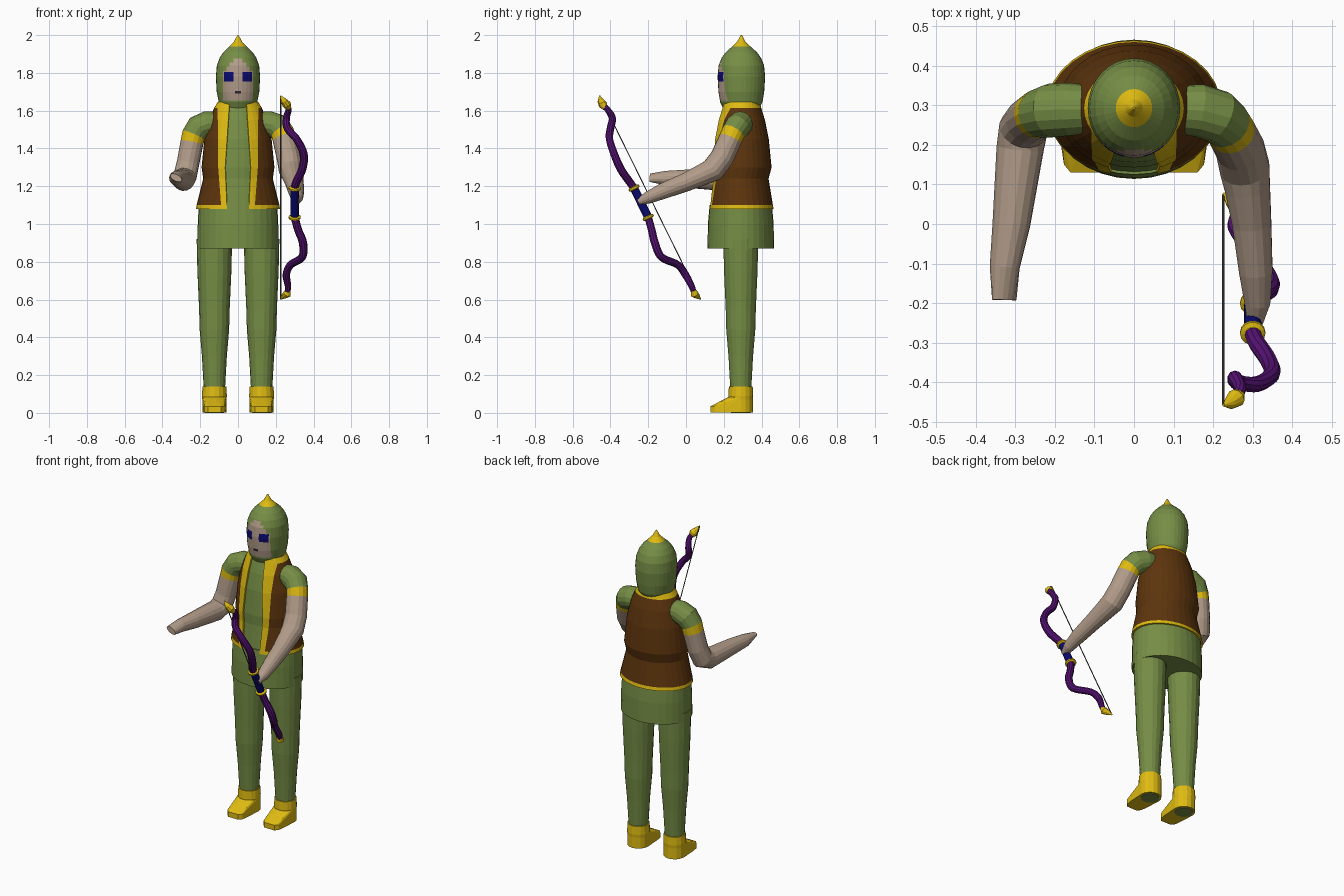
import bpy, bmesh, math
from mathutils import Vector

if "Cube" in bpy.data.objects:
    bpy.data.objects.remove(bpy.data.objects["Cube"])


def mat(name, rgb):
    m = bpy.data.materials.new(name)
    m.diffuse_color = (*rgb, 1)
    m.use_nodes = True
    m.node_tree.nodes["Principled BSDF"].inputs["Base Color"].default_value = m.diffuse_color
    return m


GREEN = mat("olive green", (0.18, 0.27, 0.06))
BROWN = mat("brown leather", (0.11, 0.035, 0.004))
GOLD = mat("gold yellow", (0.74, 0.50, 0.006))
SKIN = mat("skin", (0.44, 0.33, 0.25))
PURPLE = mat("purple", (0.09, 0.006, 0.17))
NAVY = mat("navy blue", (0.003, 0.003, 0.16))
DARK = mat("dark mouth", (0.03, 0.02, 0.03))
GREY = mat("string grey", (0.09, 0.09, 0.09))


def finish(bm, name, mats):
    bmesh.ops.recalc_face_normals(bm, faces=bm.faces)
    me = bpy.data.meshes.new(name)
    bm.to_mesh(me)
    bm.free()
    for m in mats:
        me.materials.append(m)
    ob = bpy.data.objects.new(name, me)
    bpy.context.collection.objects.link(ob)
    return ob


def tube(name, rings, mats, n=16, seg=None, upright=False, cuts=(), rule=None, caps=True):
    """Loft of elliptical rings (x, y, z, r[, r2]); seg gives a material per span,
    rule one per face centre (None removes the face), cuts are planes to split along."""
    bm = bmesh.new()
    P = [Vector(r[:3]) for r in rings]
    u, loops = None, []
    for i, r in enumerate(rings):
        t = (P[min(i + 1, len(P) - 1)] - P[max(i - 1, 0)]).normalized()
        if upright:
            t = Vector((0, 0, 1))
        if u is None:
            u = Vector((1, 0, 0)) if abs(t.x) < 0.8 else Vector((0, 1, 0))
        u = (u - t * u.dot(t)).normalized()
        v = t.cross(u)
        a, b = r[3], r[-1]
        loops.append([bm.verts.new(P[i] + u * a * math.cos(k * math.tau / n)
                                   + v * b * math.sin(k * math.tau / n)) for k in range(n)])
    for i in range(len(loops) - 1):
        for k in range(n):
            q = (k + 1) % n
            f = bm.faces.new((loops[i][k], loops[i][q], loops[i + 1][q], loops[i + 1][k]))
            f.material_index = seg[i] if seg else 0
    if caps:
        bm.faces.new(loops[0]).material_index = seg[0] if seg else 0
        bm.faces.new(loops[-1]).material_index = seg[-1] if seg else 0
    for co, no in cuts:
        bmesh.ops.bisect_plane(bm, geom=bm.verts[:] + bm.edges[:] + bm.faces[:],
                               plane_co=co, plane_no=no, dist=1e-5)
    if rule:
        gone = []
        for f in bm.faces:
            k = rule(f.calc_center_median())
            if k is None:
                gone.append(f)
            else:
                f.material_index = k
        bmesh.ops.delete(bm, geom=gone, context='FACES')
    return finish(bm, name, mats)


def smooth(pts, steps=5):
    """Catmull-Rom through (x, y, z, r) points."""
    V = [Vector(p) for p in pts]
    V = [2 * V[0] - V[1]] + V + [2 * V[-1] - V[-2]]
    out = []
    for a, b, c, d in zip(V, V[1:], V[2:], V[3:]):
        for s in range(steps):
            t = s / steps
            out.append(0.5 * (2 * b + (c - a) * t + (2 * a - 5 * b + 4 * c - d) * t * t
                              + (3 * b - a - 3 * c + d) * t ** 3))
    return [tuple(p) for p in out + [V[-2]]]


def piecewise(z, knots):
    for (x0, z0), (x1, z1) in zip(knots, knots[1:]):
        if z <= z1:
            return x0 + (x1 - x0) * (z - z0) / (z1 - z0)
    return knots[-1][0]


# legs and boots
for side, s in (("left", 1), ("right", -1)):
    x = s * 0.125
    tube(side + "_leg", [(x, .29, 0, .052), (x, .29, .14, .057), (x, .29, .3, .066), (x, .29, .44, .078),
                         (x, .29, .55, .081), (x, .29, .75, .09), (x, .29, .92, .094)],
         [GREEN], 18, upright=True)
    tube(side + "_boot_cuff", [(x, .29, .06, .063), (x, .29, .09, .066), (x, .29, .14, .063)],
         [GOLD], 16, upright=True)
    bm = bmesh.new()
    for z in (.003, .085):
        for k in range(16):
            a = k * math.tau / 16
            bm.verts.new((x + .064 * math.cos(a), .29 + .064 * math.sin(a), z))
    for hx, y, z in ((.058, .19, .003), (.052, .15, .003), (.035, .13, .003),
                     (.052, .15, .035), (.035, .13, .035), (.05, .19, .06)):
        for m in (-1, 1):
            bm.verts.new((x + m * hx, y, z))
    hull = bmesh.ops.convex_hull(bm, input=bm.verts)
    bmesh.ops.delete(bm, geom=[g for g in hull["geom_interior"] if isinstance(g, bmesh.types.BMVert)],
                     context='VERTS')
    finish(bm, side + "_boot", [GOLD])

# skirt and shirt
tube("tunic_skirt", [(0, .29, .87, .215, .176), (0, .29, 1.0, .213, .174), (0, .29, 1.1, .208, .165)],
     [GREEN], 32, upright=True)
torso = [(0, .292, 1.08, .222, .172), (0, .291, 1.10, .219, .169), (0, .286, 1.24, .184, .151),
         (0, .293, 1.30, .193, .160), (0, .292, 1.45, .178, .146), (0, .292, 1.55, .153, .126),
         (0, .292, 1.615, .126, .106), (0, .292, 1.645, .108, .098)]
tube("shirt", [(x, y, z, a - .01, b - .01) for x, y, z, a, b in torso], [GREEN], 32, upright=True)

# open vest with gold edging
inner = [(.058, 1.08), (.068, 1.30), (.045, 1.645)]
outer = [(.088, 1.08), (.105, 1.30), (.108, 1.645)]
cuts = []
for line in (inner, outer):
    for (x0, z0), (x1, z1) in zip(line, line[1:]):
        for s in (-1, 1):
            cuts.append(((s * x0, 0, z0), (z1 - z0, 0, -s * (x1 - x0))))


def vest_rule(c):
    if c.y < .29 and abs(c.x) < piecewise(c.z, inner):
        return None
    if c.y < .29 and abs(c.x) < piecewise(c.z, outer):
        return 1
    return 1 if c.z < 1.10 or c.z > 1.615 else 0


vest = tube("vest", torso, [BROWN, GOLD], 32, upright=True, cuts=cuts, rule=vest_rule, caps=False)
shell = vest.modifiers.new("thickness", 'SOLIDIFY')
shell.thickness = 0.009
shell.offset = -1

# hooded head: face, eyes and mouth are cut into the front
FACE = ((.08, 1.655, 1.81), (.06, 1.8, 1.835), (.045, 1.83, 1.855), (.025, 1.85, 1.875))


def head_rule(c):
    x = abs(c.x)
    if c.z > 1.94:
        return 1
    if c.y > .29:
        return 0
    if .024 < x < .074 and 1.755 < c.z < 1.805:
        return 3
    if x < .016 and 1.69 < c.z < 1.705:
        return 4
    return 2 if any(x < w and a < c.z < b for w, a, b in FACE) else 0


cuts = [((s * x, 0, 0), (1, 0, 0)) for x in (.016, .024, .025, .045, .06, .074, .08) for s in (-1, 1)]
cuts += [((0, 0, z), (0, 0, 1)) for z in (1.655, 1.69, 1.705, 1.755, 1.805, 1.81, 1.835, 1.855, 1.875)]
tube("hooded_head", [(0, .293, 1.60, .09, .09), (0, .293, 1.645, .102, .112), (0, .293, 1.70, .113, .121),
                     (0, .293, 1.78, .117, .126), (0, .293, 1.84, .112, .12), (0, .293, 1.88, .097, .104),
                     (0, .293, 1.91, .077, .082), (0, .293, 1.94, .046, .048), (0, .293, 1.965, .022, .022),
                     (0, .293, 2.0, .003, .003)],
     [GREEN, GOLD, SKIN, NAVY, DARK], 32, upright=True, cuts=cuts, rule=head_rule)

# arms: sleeve, cuff, skin
tube("right_arm", [(-.10, .29, 1.535, .06), (-.165, .29, 1.53, .067), (-.21, .287, 1.51, .068),
                   (-.235, .28, 1.47, .063), (-.244, .277, 1.43, .061), (-.265, .262, 1.32, .06),
                   (-.28, .24, 1.255, .062), (-.288, .19, 1.235, .06), (-.31, 0, 1.24, .048),
                   (-.327, -.11, 1.243, .038), (-.328, -.192, 1.245, .017, .034)],
     [GREEN, GOLD, SKIN], 16, seg=[0, 0, 0, 1, 2, 2, 2, 2, 2, 2])
tube("left_arm", [(.10, .29, 1.535, .06), (.165, .287, 1.53, .067), (.21, .272, 1.515, .068),
                  (.235, .25, 1.485, .063), (.245, .235, 1.45, .062), (.268, .19, 1.35, .063),
                  (.28, .14, 1.285, .064), (.287, .09, 1.262, .058), (.298, 0, 1.222, .05),
                  (.308, -.12, 1.175, .043), (.312, -.2, 1.14, .033), (.306, -.25, 1.118, .02)],
     [GREEN, GOLD, SKIN], 16, seg=[0, 0, 0, 1, 2, 2, 2, 2, 2, 2, 2])

# bow limbs
tube("bow_upper_limb", smooth([(.30, -.275, 1.19, .021), (.31, -.30, 1.225, .022), (.34, -.345, 1.29, .022),
                               (.348, -.38, 1.37, .021), (.31, -.405, 1.45, .02), (.262, -.40, 1.505, .02),
                               (.256, -.39, 1.56, .019), (.268, -.415, 1.605, .016),
                               (.258, -.438, 1.63, .014)]), [PURPLE], 10)
tube("bow_lower_limb", smooth([(.30, -.20, 1.035, .021), (.318, -.182, .97, .021), (.344, -.165, .90, .022),
                               (.34, -.13, .825, .021), (.28, -.045, .785, .02), (.256, -.005, .735, .02),
                               (.265, .03, .67, .017), (.262, .04, .64, .014)]), [PURPLE], 10)

# bow grip, rings, tips and string
top, low = Vector((.30, -.275, 1.19)), Vector((.30, -.20, 1.035))
tube("bow_grip", [(*top, .022), (*low, .022)], [NAVY], 12)
axis = (top - low).normalized() * .01
for name, c in (("upper_grip_ring", top), ("lower_grip_ring", low)):
    tube(name, [(*(c - axis), .022), (*(c - axis * .5), .032), (*(c + axis * .5), .032),
                (*(c + axis), .022)], [GOLD], 14)
tube("upper_bow_tip", [(.268, -.428, 1.612, .013), (.258, -.44, 1.632, .024), (.243, -.452, 1.652, .017),
                       (.226, -.458, 1.678, .003)], [GOLD], 10)
tube("lower_bow_tip", [(.268, .038, .648, .012), (.26, .045, .63, .022), (.245, .058, .62, .016),
                       (.226, .077, .602, .003)], [GOLD], 10)
tube("bow_string", [(.226, -.456, 1.678, .003), (.226, .075, .602, .003)], [GREY], 6)
